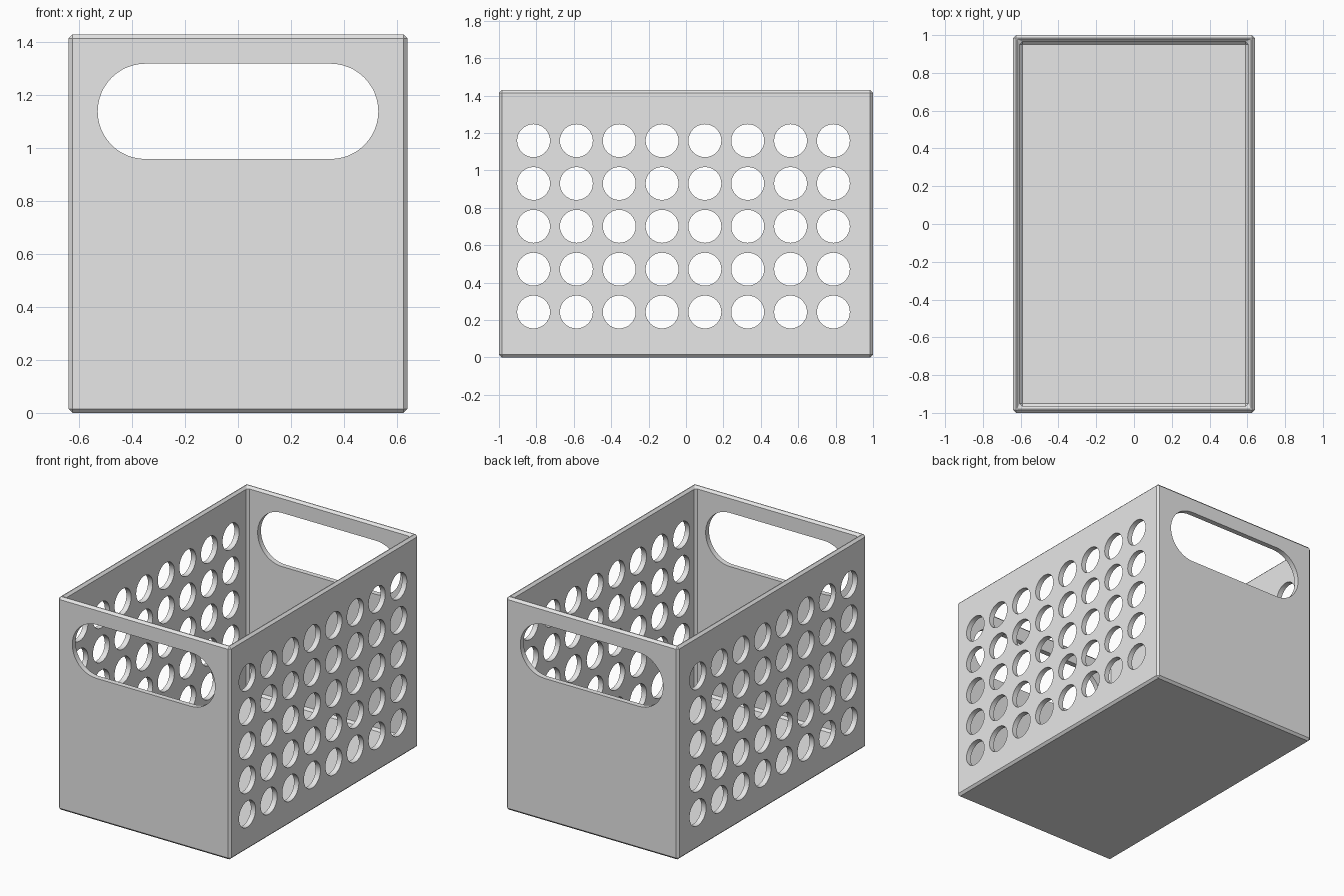
import bpy
import bmesh
from math import cos, sin, pi
from mathutils import Vector

default = bpy.data.objects.get("Cube")
if default:
    bpy.data.objects.remove(default)

HALF_X, HALF_Y, HEIGHT = 0.64, 1.0, 1.43
WALL, CHAMFER = 0.05, 0.015

grey = bpy.data.materials.new("light_grey_plastic")
grey.use_nodes = True
grey.diffuse_color = (0.8, 0.8, 0.8, 1)
grey.node_tree.nodes["Principled BSDF"].inputs["Base Color"].default_value = (0.8, 0.8, 0.8, 1)


def make_object(name, bm):
    bmesh.ops.recalc_face_normals(bm, faces=bm.faces)
    mesh = bpy.data.meshes.new(name)
    bm.to_mesh(mesh)
    bm.free()
    mesh.materials.append(grey)
    obj = bpy.data.objects.new(name, mesh)
    bpy.context.collection.objects.link(obj)
    return obj


def add_prism(bm, outline, direction):
    """Extrude a closed outline along a direction into a solid."""
    face = bm.faces.new([bm.verts.new(p) for p in outline])
    new = bmesh.ops.extrude_face_region(bm, geom=[face], use_keep_orig=True)["geom"]
    verts = [v for v in new if isinstance(v, bmesh.types.BMVert)]
    bmesh.ops.translate(bm, verts=verts, vec=direction)


# Open box: a block whose top is inset and pushed down to the floor
bm = bmesh.new()
bmesh.ops.create_cube(bm, size=1)
for v in bm.verts:
    v.co = Vector((v.co.x * 2 * HALF_X, v.co.y * 2 * HALF_Y, (v.co.z + 0.5) * HEIGHT))
bm.normal_update()
top = max(bm.faces, key=lambda f: f.calc_center_median().z)
bmesh.ops.inset_region(bm, faces=[top], thickness=WALL)
well = bmesh.ops.extrude_discrete_faces(bm, faces=[top])["faces"][0]
bmesh.ops.translate(bm, verts=well.verts, vec=(0, 0, WALL - HEIGHT))
bmesh.ops.bevel(bm, geom=[e for e in bm.edges if e.calc_face_angle(0) > 0.5],
                offset=CHAMFER, segments=1, affect='EDGES')
crate = make_object("storage_crate", bm)

# Round holes running through both long sides
bm = bmesh.new()
RADIUS, PITCH, SIDES = 0.088, 0.229, 32
for row in range(5):
    for col in range(8):
        y, z = -0.815 + col * PITCH, 0.243 + row * PITCH
        ring = [(-1, y + RADIUS * cos(2 * pi * i / SIDES), z + RADIUS * sin(2 * pi * i / SIDES))
                for i in range(SIDES)]
        add_prism(bm, ring, (2, 0, 0))
hole_cutter = make_object("hole_cutter", bm)

# Rounded handle slot running through both short ends
bm = bmesh.new()
slot = []
for side in (1, -1):
    for i in range(25):
        a = -pi / 2 + pi * i / 24
        slot.append((side * (0.35 + 0.18 * cos(a)), -1.5, 1.139 + side * 0.18 * sin(a)))
add_prism(bm, slot, (0, 3, 0))
handle_cutter = make_object("handle_cutter", bm)

# Cut the openings and discard the cutters
bpy.ops.object.select_all(action='DESELECT')
bpy.context.view_layer.objects.active = crate
crate.select_set(True)
for cutter in (hole_cutter, handle_cutter):
    cutter.hide_render = True
    cut = crate.modifiers.new(cutter.name, 'BOOLEAN')
    cut.operation = 'DIFFERENCE'
    cut.solver = 'EXACT'
    cut.object = cutter
    bpy.ops.object.modifier_apply(modifier=cut.name)
    bpy.data.objects.remove(cutter)

bpy.ops.object.shade_smooth_by_angle(angle=pi / 6)
